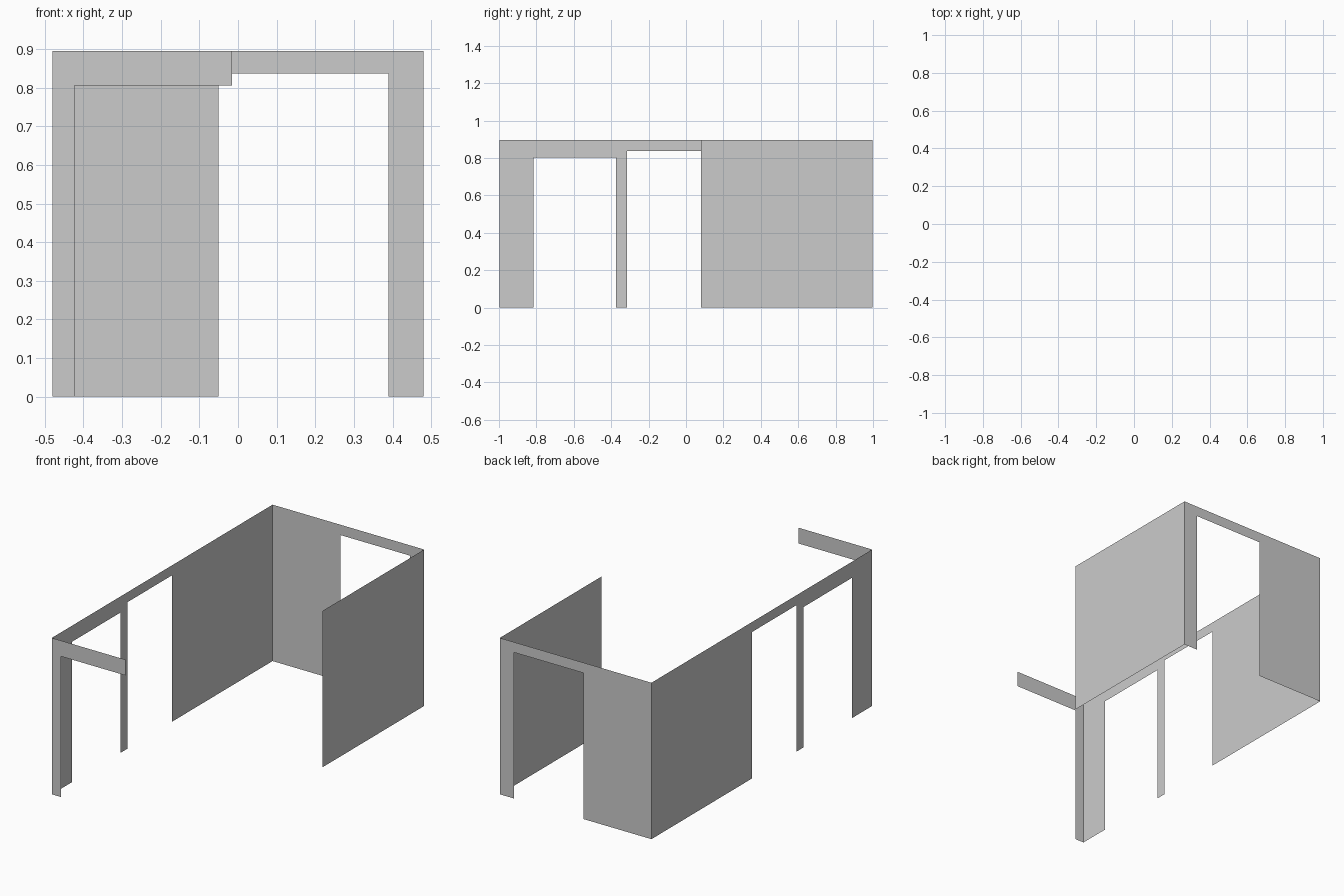
import bpy
import bmesh
from mathutils import Vector

if "Cube" in bpy.data.objects:
    bpy.data.objects.remove(bpy.data.objects["Cube"])

TOP = 0.895      # wall height
HALF_W = 0.48    # half width in x
HALF_L = 0.998   # half length in y


def wall(name, spans, place, outward):
    """Thin sheet wall; spans are (start, end, underside height) along its run."""
    outline = []
    for start, end, low in spans:
        outline += [(start, low), (end, low)]
    outline += [(spans[-1][1], TOP), (spans[0][0], TOP)]
    bm = bmesh.new()
    face = bm.faces.new([bm.verts.new(place(t, z)) for t, z in outline])
    face.normal_update()
    if face.normal.dot(Vector(outward)) < 0:
        face.normal_flip()
    bmesh.ops.triangulate(bm, faces=bm.faces[:])
    # merge the triangles back into flat panels
    bmesh.ops.join_triangles(bm, faces=bm.faces[:],
                             angle_face_threshold=3.2, angle_shape_threshold=3.2)
    mesh = bpy.data.meshes.new(name)
    bm.to_mesh(mesh)
    bm.free()
    obj = bpy.data.objects.new(name, mesh)
    bpy.context.collection.objects.link(obj)
    return obj


# Left wall: window bay, narrow post, doorway, then solid
wall("left_wall",
     [(-HALF_L, -0.815, 0), (-0.815, -0.375, 0.803), (-0.375, -0.315, 0),
      (-0.315, 0.09, 0.838), (0.09, HALF_L, 0)],
     lambda t, z: (-HALF_W, t, z), (-1, 0, 0))

# Back wall: solid panel, doorway, corner post
wall("back_wall",
     [(-HALF_W, -0.05, 0), (-0.05, 0.39, 0.836), (0.39, HALF_W, 0)],
     lambda t, z: (t, HALF_L, z), (0, 1, 0))

# Right wall: solid rear half only
wall("right_wall", [(0.08, HALF_L, 0)],
     lambda t, z: (HALF_W, t, z), (1, 0, 0))

# Front wall: corner post with an overhanging lintel
wall("front_wall",
     [(-HALF_W, -0.423, 0), (-0.423, -0.015, 0.805)],
     lambda t, z: (t, -HALF_L, z), (0, -1, 0))
